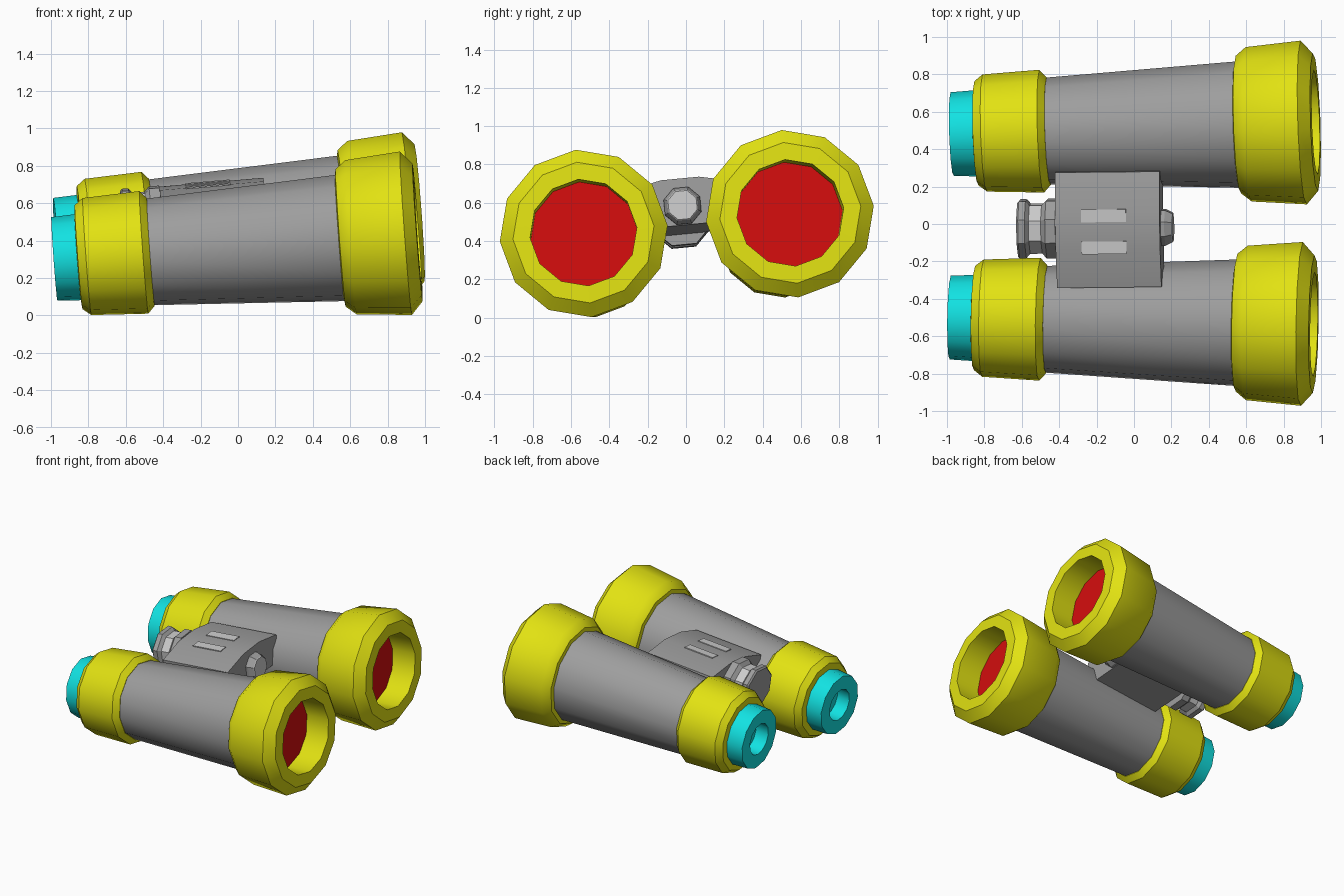
import bpy, bmesh, math
from mathutils import Matrix

cube = bpy.data.objects.get("Cube")
if cube:
    bpy.data.objects.remove(cube)


def material(name, rgb):
    m = bpy.data.materials.new(name)
    m.use_nodes = True
    m.diffuse_color = (*rgb, 1)
    m.node_tree.nodes["Principled BSDF"].inputs["Base Color"].default_value = (*rgb, 1)
    return m


GREY = material("body grey", (0.34, 0.34, 0.34))
LIGHT = material("light grey", (0.6, 0.6, 0.6))
YELLOW = material("yellow", (0.76, 0.76, 0.006))
CYAN = material("cyan", (0.006, 0.76, 0.76))
RED = material("lens red", (0.65, 0.004, 0.004))


def frame(loc, yaw, pitch, roll):
    return (Matrix.Translation(loc) @ Matrix.Rotation(yaw, 4, 'Z')
            @ Matrix.Rotation(-pitch, 4, 'Y') @ Matrix.Rotation(roll, 4, 'X'))


def finish(name, bm, mats, matrix, smooth):
    bmesh.ops.recalc_face_normals(bm, faces=bm.faces)
    mesh = bpy.data.meshes.new(name)
    bm.to_mesh(mesh)
    bm.free()
    for m in mats:
        mesh.materials.append(m)
    ob = bpy.data.objects.new(name, mesh)
    bpy.context.collection.objects.link(ob)
    ob.matrix_world = matrix
    if smooth:
        bpy.ops.object.select_all(action='DESELECT')
        ob.select_set(True)
        bpy.context.view_layer.objects.active = ob
        bpy.ops.object.shade_smooth_by_angle(angle=math.radians(smooth))
    return ob


def lathe(name, profile, mats, matrix, sides=12, phase=0.0, smooth=34, rule=None):
    """Turn an (x, radius) profile around the x axis and cap both ends."""
    bm = bmesh.new()
    rings = []
    for x, r in profile:
        angles = [phase + math.tau * i / sides for i in range(sides)]
        rings.append([bm.verts.new((x, -r * math.sin(a), r * math.cos(a))) for a in angles])
    for a, b in zip(rings, rings[1:]):
        for i in range(sides):
            j = (i + 1) % sides
            bm.faces.new((a[i], a[j], b[j], b[i]))
    bm.faces.new(rings[0])
    bm.faces.new(rings[-1])
    if rule:
        for f in bm.faces:
            f.material_index = rule(f)
    return finish(name, bm, mats, matrix, smooth)


def prism(name, section, x0, x1, mat, matrix):
    """Extrude a (y, z) section along x."""
    bm = bmesh.new()
    a, b = ([bm.verts.new((x, y, z)) for y, z in section] for x in (x0, x1))
    n = len(section)
    for i in range(n):
        j = (i + 1) % n
        bm.faces.new((a[i], a[j], b[j], b[i]))
    bm.faces.new(a)
    bm.faces.new(b)
    return finish(name, bm, [mat], matrix, 34)


ROLL = math.radians(5.5)

# Two barrels, slightly toed out
for side, loc, yaw in (("right", (0, -0.518, 0.374), -0.018),
                       ("left", (0.01, 0.513, 0.477), 0.033)):
    m = frame(loc, yaw, 0.073, ROLL)
    lathe(side + "_barrel", [(-0.6, 0.28), (0.65, 0.345)], [GREY], m)
    # Front cup with the lens as the floor of its recess
    lathe(side + "_front_cup",
          [(0.545, 0.34), (0.55, 0.37), (0.605, 0.415), (0.9, 0.44),
           (0.963, 0.37), (0.965, 0.28), (0.775, 0.28)],
          [YELLOW, RED], m,
          rule=lambda f: int(len(f.verts) > 4 and f.calc_center_median().x > 0.7))
    lathe(side + "_rear_cup",
          [(-0.86, 0.22), (-0.855, 0.28), (-0.81, 0.315), (-0.505, 0.33),
           (-0.468, 0.29), (-0.468, 0.26)], [YELLOW], m)
    # Eyepiece with a round recess
    lathe(side + "_eyepiece",
          [(-0.83, 0.233), (-0.985, 0.225), (-0.985, 0.12), (-0.88, 0.12)], [CYAN], m)

# Bridge between the barrels, with a low arched top
hub = frame((0, -0.02, 0.57), 0.01, 0.085, ROLL)
prism("bridge", [(-0.31, -0.1), (0.31, -0.1), (0.31, 0.1), (0.1, 0.145),
                 (-0.1, 0.145), (-0.31, 0.1)], -0.41, 0.15, GREY, hub)

# Two pale marks on the bridge
for name, y in (("left_mark", 0.08), ("right_mark", -0.092)):
    h = 0.034
    section = [(y - h, 0.143), (y + h, 0.143), (y + h, 0.15), (y - h, 0.15)]
    prism(name, section, -0.27, -0.03, LIGHT, hub)

# Focus wheel behind the bridge and knob in front
half = math.pi / 8
lathe("focus_wheel",
      [(-0.62, 0.155), (-0.61, 0.167), (-0.575, 0.165), (-0.555, 0.14), (-0.49, 0.14),
       (-0.465, 0.167), (-0.41, 0.167)],
      [GREY, LIGHT], hub, 8, half, 0,
      rule=lambda f: int(len(f.verts) == 4 and -0.56 < f.calc_center_median().x < -0.48))
lathe("front_knob",
      [(0.14, 0.103), (0.17, 0.103), (0.205, 0.085), (0.21, 0.08)],
      [GREY, LIGHT], hub, 8, half, 0,
      rule=lambda f: int(f.calc_center_median().x > 0.2))
